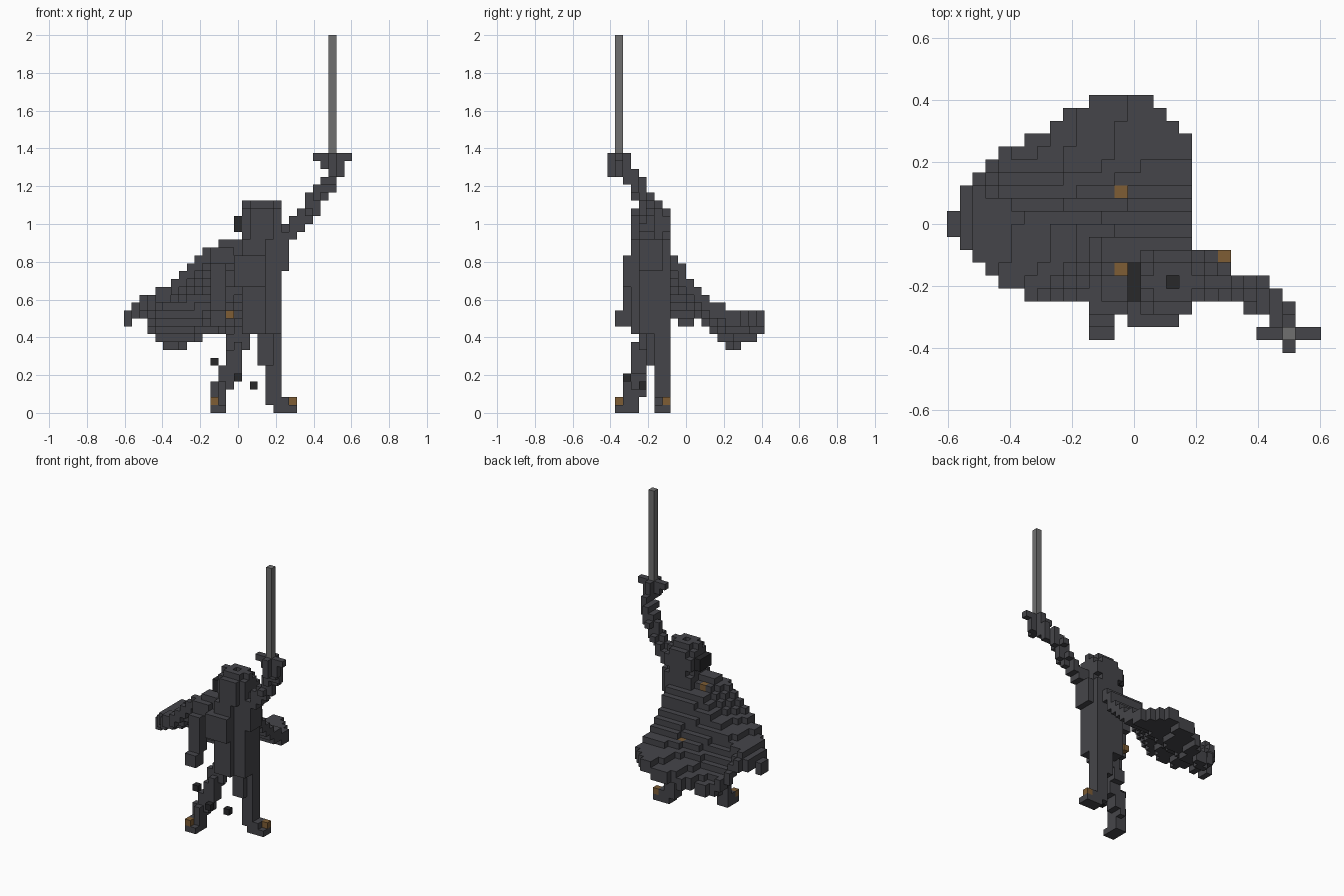
import bpy
import math
from mathutils import Vector, geometry

cube = bpy.data.objects.get("Cube")
if cube:
    bpy.data.objects.remove(cube, do_unlink=True)

N = 24                        # blocks per unit
OFF = Vector((14.5, 10, 0))   # grid offset that centres the figure


def material(name, rgb):
    m = bpy.data.materials.new(name)
    m.use_nodes = True
    m.diffuse_color = (*rgb, 1)
    m.node_tree.nodes["Principled BSDF"].inputs["Base Color"].default_value = (*rgb, 1)
    return m


CLOTH = material("charcoal", (0.06, 0.06, 0.068))
STEEL = material("steel grey", (0.16, 0.16, 0.16))
GOLD = material("dull gold", (0.21, 0.11, 0.035))
BLACK = material("near black", (0.021, 0.021, 0.023))

owner = {}    # block -> part name
parts = {}    # part name -> material
capped = {}   # column -> highest allowed block


def cell(p):
    return tuple(math.floor(c * N + o + 1e-4) for c, o in zip(p, OFF))


def centre(c):
    return Vector([(a + 0.5 - o) / N for a, o in zip(c, OFF)])


def claim(name, mat, cells):
    parts[name] = mat
    for c in cells:
        if c[2] >= 0 and c[2] <= capped.get(c[:2], 99):
            owner.setdefault(c, name)


def cells_between(lo, hi):
    a, b = cell(lo), cell(hi)
    return [(i, j, k) for i in range(a[0], b[0] + 1)
            for j in range(a[1], b[1] + 1) for k in range(a[2], b[2] + 1)]


def box(lo, hi):
    """Blocks whose centres lie in the box."""
    return [c for c in cells_between(lo, hi)
            if all(l < v < h for l, v, h in zip(lo, centre(c), hi))]


def ball(mid, size):
    mid, size = Vector(mid), Vector(size)
    return [c for c in cells_between(mid - size, mid + size)
            if sum(((v - m) / s) ** 2 for v, m, s in zip(centre(c), mid, size)) <= 1]


def tube(path, r):
    """Blocks near a path of points."""
    out = []
    for a, b in zip(path, path[1:]):
        a, b = Vector(a), Vector(b)
        lo = [min(p, q) - r for p, q in zip(a, b)]
        hi = [max(p, q) + r for p, q in zip(a, b)]
        for c in cells_between(lo, hi):
            q, t = geometry.intersect_point_line(centre(c), a, b)
            q = a.lerp(b, min(1, max(0, t)))
            if (centre(c) - q).length <= r:
                out.append(c)
    return out


def clamp(t):
    return min(1, max(0, t))


def interp(t, pts):
    if t <= pts[0][0]:
        return pts[0][1]
    for (a, u), (b, v) in zip(pts, pts[1:]):
        if t <= b:
            return u + (v - u) * (t - a) / (b - a)
    return pts[-1][1]


# Small coloured details claim their blocks first
for name, mat, p in (("cape_stud_upper", GOLD, (-0.042, -0.146, 0.854)),
                     ("cape_stud_lower", GOLD, (-0.042, 0.104, 0.5625)),
                     ("crown_gap", BLACK, (0.125, -0.1875, 1.06))):
    capped[cell(p)[:2]] = cell(p)[2]
    claim(name, mat, [cell(p)])
claim("belt_stud", GOLD, [cell((-0.042, -0.146, 0.52))])
claim("left_spur", GOLD, [cell((0.29, -0.104, 0.0625))])
claim("right_spur", GOLD, [cell((-0.125, -0.354, 0.0625))])
claim("hair_lock", BLACK, box((-0.03, -0.26, 0.95), (0.03, -0.12, 1.05)))
claim("loose_blocks", BLACK, [cell(p) for p in (
    (-0.125, -0.27, 0.27), (0, -0.3125, 0.1875), (0.083, -0.23, 0.146))])

# Sword
claim("sword_blade", STEEL, box((0.47, -0.38, 1.37), (0.53, -0.33, 2.01)))
claim("sword_guard", CLOTH, box((0.39, -0.38, 1.33), (0.61, -0.33, 1.38))
      + box((0.47, -0.42, 1.33), (0.53, -0.29, 1.38)))
claim("left_hand", CLOTH, box((0.43, -0.38, 1.29), (0.57, -0.33, 1.335))
      + box((0.47, -0.38, 1.25), (0.57, -0.33, 1.3))
      + box((0.47, -0.42, 1.25), (0.53, -0.29, 1.335))
      + box((0.43, -0.335, 1.2), (0.53, -0.29, 1.26)))

# Raised and hanging arms
claim("left_arm", CLOTH, tube([(0.2, -0.19, 0.9), (0.28, -0.2, 0.955),
                               (0.37, -0.229, 1.05), (0.42, -0.229, 1.14),
                               (0.46, -0.25, 1.2), (0.5, -0.3, 1.24)], 0.043))
claim("left_shoulder", CLOTH, box((0.14, -0.25, 0.75), (0.27, -0.12, 0.92)))
claim("right_arm", CLOTH, tube([(-0.02, -0.2, 0.87), (-0.1, -0.26, 0.81),
                                (-0.1, -0.3, 0.58)], 0.053))
claim("right_hand", CLOTH, box((-0.15, -0.38, 0.455), (-0.06, -0.29, 0.55)))

# Head and body
claim("head", CLOTH, ball((0.125, -0.185, 1.0), (0.125, 0.112, 0.14)))
claim("torso", CLOTH, box((0.02, -0.25, 0.42), (0.23, -0.08, 0.93)))
claim("chest", CLOTH, box((-0.02, -0.335, 0.66), (0.15, -0.25, 0.83)))
claim("tabard", CLOTH, box((0.02, -0.29, 0.42), (0.15, -0.25, 0.92)))

# Legs and boots
claim("left_leg", CLOTH, box((0.145, -0.17, 0.04), (0.23, -0.08, 0.45))
      + box((0.1, -0.21, 0.26), (0.2, -0.08, 0.45)))
claim("right_leg", CLOTH, tube([(0.02, -0.2, 0.44), (-0.03, -0.24, 0.27),
                                (-0.09, -0.27, 0.12)], 0.05))
claim("left_boot", CLOTH, box((0.18, -0.17, 0), (0.32, -0.08, 0.042))
      + box((0.18, -0.17, 0.04), (0.28, -0.08, 0.085)))
claim("right_boot", CLOTH, box((-0.15, -0.38, 0), (-0.06, -0.25, 0.042))
      + box((-0.15, -0.335, 0.04), (-0.06, -0.25, 0.085)))

# Billowing cape: a sloping sheet inside a curved outline
SIDE = [(-0.6, 0.53), (-0.44, 0.64), (-0.31, 0.71), (-0.15, 0.85), (-0.06, 0.93)]
BACK = [(-0.1, 0.92), (0, 0.74), (0.08, 0.615), (0.2, 0.535), (0.4, 0.51)]
LEFT_EDGE = [(-0.1, 0.19), (0.25, 0.19), (0.31, 0.15), (0.36, 0.1), (0.4, 0.06)]
RIGHT_EDGE = [(-0.23, -0.36), (-0.19, -0.44), (-0.1, -0.53), (0, -0.61), (0.05, -0.57),
              (0.12, -0.56), (0.19, -0.48), (0.23, -0.44), (0.31, -0.27), (0.4, -0.15)]


def cape_top(x, y):
    dip = 0.09 * clamp(y / 0.2) * math.exp(-((x + 0.36) / 0.13) ** 2)
    side = interp(x, SIDE) - 0.1 * clamp((y + 0.22) / 0.1) * clamp((x + 0.5) / 0.3)
    back = interp(y, BACK) - 0.25 * clamp(0.05 - x) * clamp(1 - abs(x + 0.1) / 0.4)
    return min(side, back) - dip


tops = {}
for i in range(29):
    for j in range(4, 20):
        x, y, _ = centre((i, j, 0))
        limit = interp(y, LEFT_EDGE) if y > -0.1 else 0.04
        if interp(y, RIGHT_EDGE) <= x <= limit:
            top = math.floor(cape_top(x, y) * N)
            tops[i, j] = min(top, capped.get((i, j), 99))
cape = []
for (i, j), k in tops.items():
    around = [tops.get((i + a, j + b), k) for a, b in ((1, 0), (-1, 0), (0, 1), (0, -1))]
    cape += [(i, j, h) for h in range(min(around + [k - 1]), k + 1)]
claim("cape", CLOTH, cape)


# Turn each part's blocks into a mesh of its exposed faces
def build(name, mat):
    verts, faces = {}, []
    for c in [c for c, n in owner.items() if n == name]:
        for axis in range(3):
            for side in (0, 1):
                near = list(c)
                near[axis] += 2 * side - 1
                if tuple(near) in owner:
                    continue
                loop = []
                for a, b in ((0, 0), (1, 0), (1, 1), (0, 1)):
                    p = list(c)
                    p[axis] += side
                    p[(axis + 1) % 3] += a
                    p[(axis + 2) % 3] += b
                    loop.append(verts.setdefault(tuple(p), len(verts)))
                faces.append(loop if side else loop[::-1])
    if not faces:
        return
    mesh = bpy.data.meshes.new(name)
    mesh.from_pydata([(Vector(v) - OFF) / N for v in verts], [], faces)
    mesh.materials.append(mat)
    bpy.context.collection.objects.link(bpy.data.objects.new(name, mesh))


for part, mat in parts.items():
    build(part, mat)
